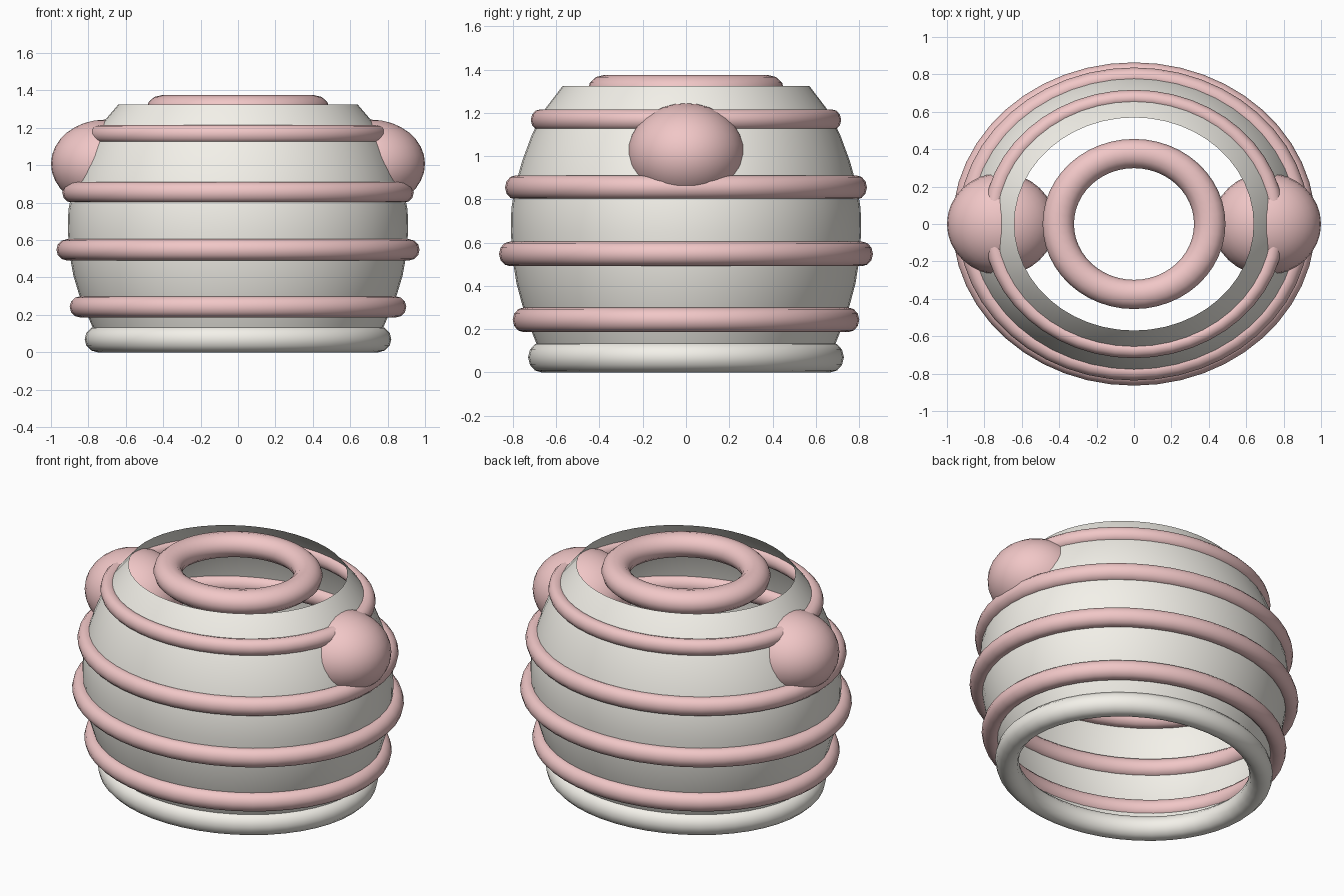
import bpy, bmesh, math

if "Cube" in bpy.data.objects:
    bpy.data.objects.remove(bpy.data.objects["Cube"])

RATIO = 0.89   # depth of the oval cross-section relative to its width
SEG = 48


def material(name, rgb):
    m = bpy.data.materials.new(name)
    m.diffuse_color = (*rgb, 1)
    m.use_nodes = True
    m.node_tree.nodes["Principled BSDF"].inputs["Base Color"].default_value = m.diffuse_color
    return m


cream = material("cream", (0.90, 0.88, 0.82))
pink = material("pink", (0.88, 0.57, 0.57))


def finish(obj, name, mat):
    obj.name = name
    obj.data.materials.append(mat)
    for p in obj.data.polygons:
        p.use_smooth = True
    return obj


def ring(name, z, radius, tube, mat, ratio=RATIO, height=1.0):
    bpy.ops.mesh.primitive_torus_add(major_radius=radius, minor_radius=tube,
                                     major_segments=SEG, minor_segments=12,
                                     location=(0, 0, z))
    obj = bpy.context.object
    obj.scale = (1, ratio, height)
    return finish(obj, name, mat)


# Barrel shell: open oval sheet lofted through (half width, height) points
profile = [(0.745, 0.07), (0.78, 0.14), (0.815, 0.22), (0.85, 0.31),
           (0.88, 0.41), (0.90, 0.52), (0.91, 0.65), (0.907, 0.76),
           (0.885, 0.87), (0.85, 0.98), (0.80, 1.10), (0.73, 1.22),
           (0.64, 1.325)]
bm = bmesh.new()
loops = []
for r, z in profile:
    loops.append([bm.verts.new((r * math.cos(2 * math.pi * i / SEG),
                                r * RATIO * math.sin(2 * math.pi * i / SEG), z))
                  for i in range(SEG)])
for low, high in zip(loops, loops[1:]):
    for i in range(SEG):
        j = (i + 1) % SEG
        bm.faces.new((low[i], low[j], high[j], high[i]))
mesh = bpy.data.meshes.new("barrel_shell")
bm.to_mesh(mesh)
bm.free()
shell = bpy.data.objects.new("barrel_shell", mesh)
bpy.context.collection.objects.link(shell)
finish(shell, "barrel_shell", cream)

# Base ring
ring("base_ring", 0.07, 0.75, 0.07, cream)

# Pink bands around the shell
bands = [(0.243, 0.843, 0.057), (0.548, 0.914, 0.057),
         (0.855, 0.884, 0.056), (1.167, 0.757, 0.049)]
for n, (z, radius, tube) in enumerate(bands, 1):
    ring(f"band_{n}", z, radius, tube, pink)

# Floating top ring
ring("top_ring", 1.303, 0.405, 0.084, pink, ratio=0.93, height=0.86)

# Side knobs
for side, x in (("left", -0.71), ("right", 0.71)):
    bpy.ops.mesh.primitive_uv_sphere_add(segments=32, ring_count=16, radius=1,
                                         location=(x, 0, 1.008))
    knob = bpy.context.object
    knob.scale = (0.29, 0.273, 0.236)
    finish(knob, f"knob_{side}", pink)
